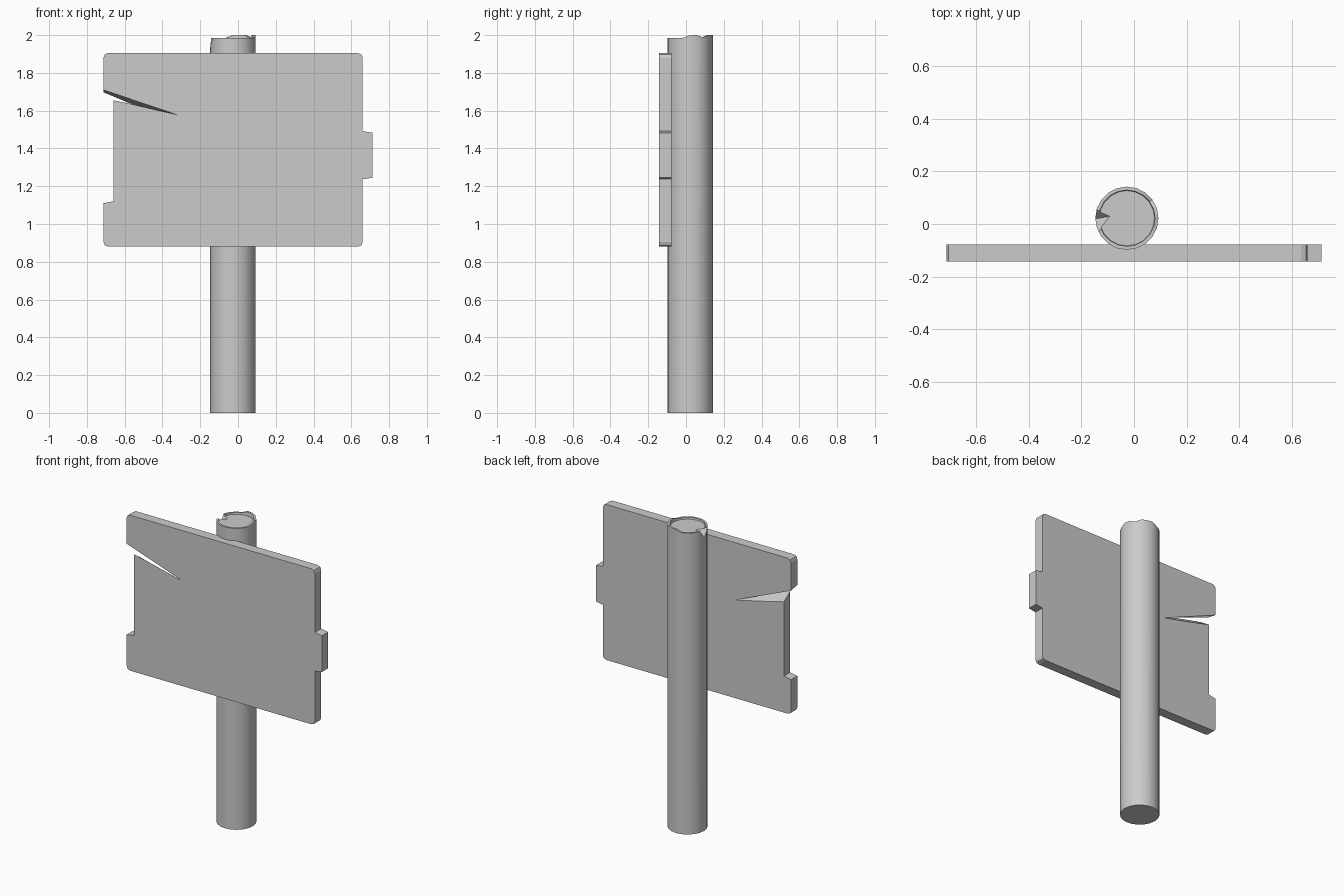
import bpy, bmesh
from math import cos, sin, pi

if "Cube" in bpy.data.objects:
    bpy.data.objects.remove(bpy.data.objects["Cube"])


def make_object(name, bm):
    bmesh.ops.recalc_face_normals(bm, faces=bm.faces)
    mesh = bpy.data.meshes.new(name)
    bm.to_mesh(mesh)
    bm.free()
    obj = bpy.data.objects.new(name, mesh)
    bpy.context.collection.objects.link(obj)
    return obj


def smooth(obj, angle):
    bpy.ops.object.select_all(action='DESELECT')
    obj.select_set(True)
    bpy.context.view_layer.objects.active = obj
    bpy.ops.object.shade_smooth_by_angle(angle=angle)


def skin(bm, rings):
    for a, b in zip(rings, rings[1:]):
        n = len(a)
        for i in range(n):
            j = (i + 1) % n
            bm.faces.new((a[i], a[j], b[j], b[i]))
    bm.faces.new(rings[0])
    bm.faces.new(rings[-1])


# Sign board: chipped outline, with a split that slants down towards the back
def board_outline(split):
    return ([(-0.69, 1.905), (-0.705, 1.898), (-0.712, 1.88)] + split +
            [(-0.66, 1.12), (-0.712, 1.11), (-0.712, 0.905), (-0.705, 0.887),
             (-0.685, 0.88), (0.635, 0.88), (0.653, 0.887), (0.66, 0.905),
             (0.66, 1.237), (0.712, 1.245), (0.712, 1.483), (0.66, 1.492),
             (0.66, 1.88), (0.653, 1.898), (0.635, 1.905)])


front_split = [(-0.712, 1.71), (-0.315, 1.576), (-0.56, 1.634), (-0.66, 1.655)]
back_split = [(-0.712, 1.697), (-0.30, 1.525), (-0.56, 1.585), (-0.66, 1.61)]
bm = bmesh.new()
skin(bm, [[bm.verts.new((x, y, z)) for x, z in board_outline(split)]
          for y, split in ((-0.143, front_split), (-0.077, back_split))])
make_object("sign_board", bm)

# Round post with a sunken top and a ragged rim
CX, CY, SIDES = -0.027, 0.022, 20
CAP_Z = 1.975
bm = bmesh.new()


def ring(radius, height):
    verts = []
    for i in range(SIDES):
        a = 2 * pi * i / SIDES
        z = height(i) if callable(height) else height
        verts.append(bm.verts.new((CX + radius * cos(a), CY + radius * sin(a), z)))
    return verts


def rim_height(i):
    raised = i in (0, 1, 3, 4, 5)
    return 2.0 if raised else 1.986


skin(bm, [ring(0.12, 0), ring(0.12, rim_height), ring(0.107, rim_height),
          ring(0.105, CAP_Z)])
post = make_object("post", bm)

# Wedge chip cut from the left of the post top
bm = bmesh.new()
for x, y, z in [(-0.09, 0.03, CAP_Z + 0.002), (-0.20, 0.08, 1.98),
                (-0.17, -0.08, 1.98), (-0.20, 0.01, 1.895),
                (-0.09, 0.03, 2.05), (-0.20, 0.08, 2.05), (-0.17, -0.08, 2.05)]:
    bm.verts.new((x, y, z))
bmesh.ops.convex_hull(bm, input=bm.verts)
cutter = make_object("chip_cutter", bm)
cutter.hide_render = True
mod = post.modifiers.new("chip", 'BOOLEAN')
mod.operation = 'DIFFERENCE'
mod.solver = 'EXACT'
mod.object = cutter
bpy.context.view_layer.objects.active = post
bpy.ops.object.modifier_apply(modifier=mod.name)
bpy.data.objects.remove(cutter)
smooth(post, 0.5)
